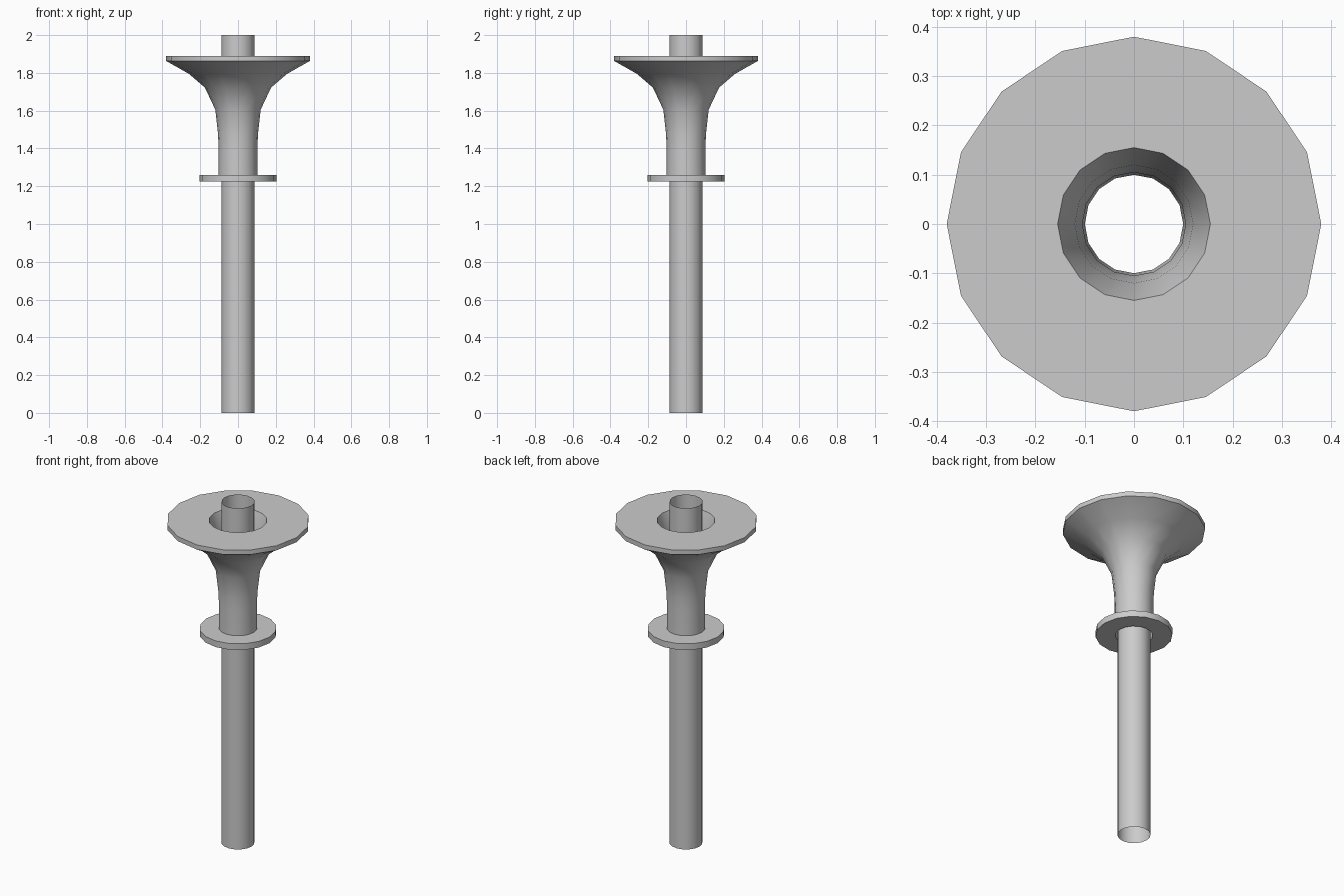
import bpy
from math import cos, sin, pi, radians

cube = bpy.data.objects.get("Cube")
if cube:
    bpy.data.objects.remove(cube, do_unlink=True)

SIDES = 16

grey = bpy.data.materials.new("plain_grey")
grey.use_nodes = True
colour = (0.6, 0.6, 0.6, 1)
grey.diffuse_color = colour
grey.node_tree.nodes["Principled BSDF"].inputs["Base Color"].default_value = colour


def lathe(name, profile, closed):
    """Turn a (radius, height) profile around the z axis."""
    n = len(profile)
    verts = [(r * cos(2 * pi * s / SIDES), r * sin(2 * pi * s / SIDES), z)
             for s in range(SIDES) for r, z in profile]
    faces = []
    for s in range(SIDES):
        a, b = s * n, (s + 1) % SIDES * n
        for i in range(n if closed else n - 1):
            j = (i + 1) % n
            faces.append((a + i, b + i, b + j, a + j))
    mesh = bpy.data.meshes.new(name)
    mesh.from_pydata(verts, [], faces)
    mesh.materials.append(grey)
    obj = bpy.data.objects.new(name, mesh)
    bpy.context.collection.objects.link(obj)
    bpy.ops.object.select_all(action='DESELECT')
    obj.select_set(True)
    bpy.context.view_layer.objects.active = obj
    bpy.ops.object.shade_smooth_by_angle(angle=radians(30))
    return obj


# Thin open pipe running the full height
lathe("inner_pipe", [(0.088, 0), (0.088, 2)], False)

# Hollow sleeve with a collar at the bottom and a flared rim at the top
lathe("flared_sleeve", [
    (0.1, 1.224), (0.205, 1.224), (0.205, 1.26), (0.103, 1.26),   # collar
    (0.103, 1.41), (0.106, 1.48), (0.12, 1.605), (0.175, 1.722),  # outer flare
    (0.26, 1.795), (0.38, 1.863), (0.38, 1.89),                   # rim
    (0.155, 1.89), (0.12, 1.78), (0.105, 1.65), (0.1, 1.45),      # inner funnel
], True)
